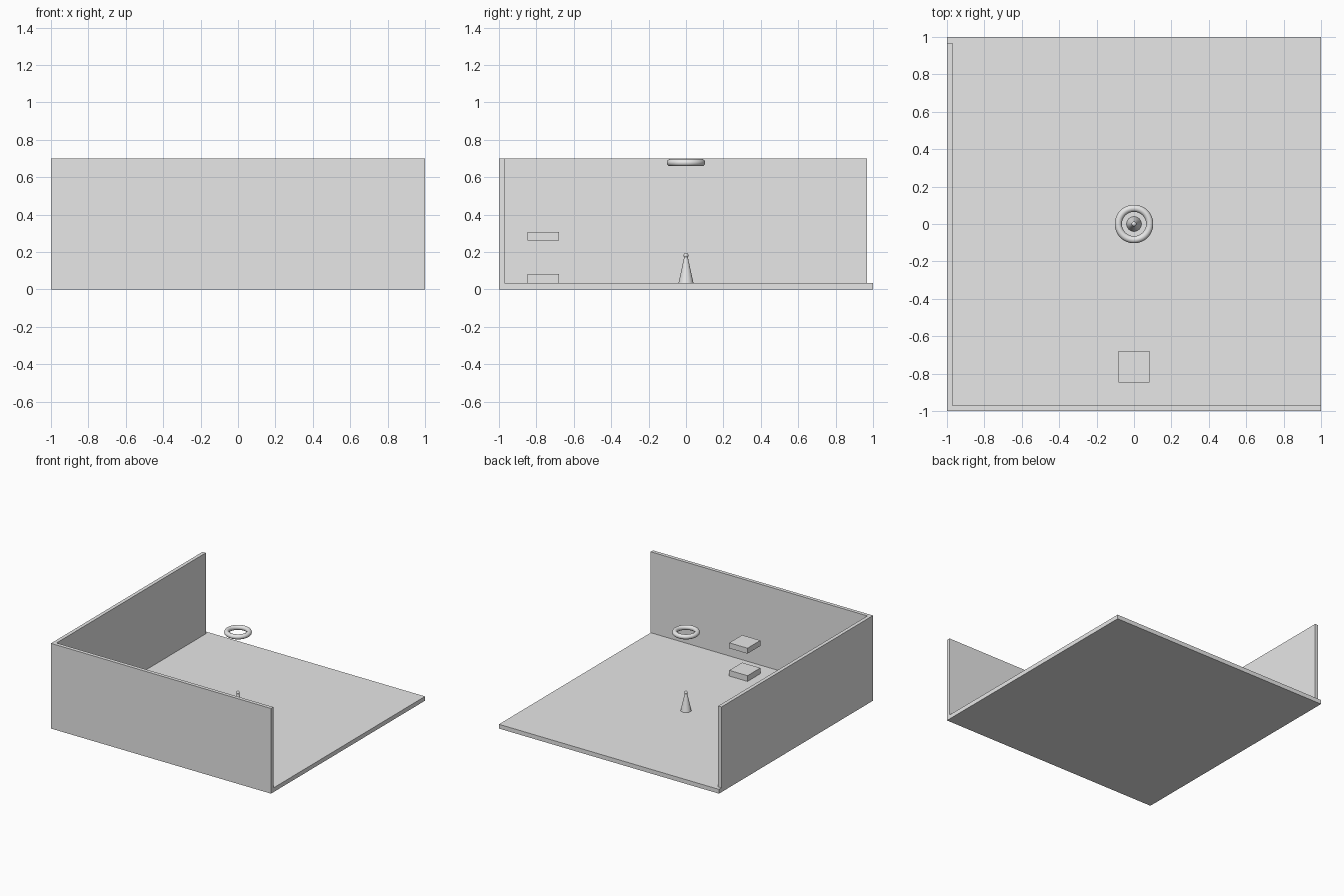
import bpy
import math

if "Cube" in bpy.data.objects:
    bpy.data.objects.remove(bpy.data.objects["Cube"])

grey = bpy.data.materials.new("light grey")
grey.diffuse_color = (0.8, 0.8, 0.8, 1.0)
grey.use_nodes = True
grey.node_tree.nodes["Principled BSDF"].inputs["Base Color"].default_value = grey.diffuse_color


def finish(name, smooth=False):
    ob = bpy.context.object
    ob.name = name
    ob.data.materials.clear()
    ob.data.materials.append(grey)
    if smooth:
        bpy.ops.object.shade_smooth_by_angle(angle=math.radians(40))
    return ob


def box(name, lo, hi):
    """Box between two opposite corners."""
    centre = [(a + b) / 2 for a, b in zip(lo, hi)]
    bpy.ops.mesh.primitive_cube_add(size=1, location=centre)
    ob = bpy.context.object
    size = [b - a for a, b in zip(lo, hi)]
    for v in ob.data.vertices:
        v.co = [c * s for c, s in zip(v.co, size)]
    return finish(name)


FLOOR, TOP, WALL = 0.035, 0.70, 0.03

# Room shell: floor and two walls
box("floor", (-1, -1, 0), (1, 1, FLOOR))
box("front_wall", (-1, -1, FLOOR), (1, -1 + WALL, TOP))
box("left_wall", (-1, -1 + WALL, FLOOR), (-1 + WALL, 0.967, TOP))

# Two square blocks, one on the floor and one floating above it
for name, z0, z1 in (("lower_block", FLOOR, 0.082), ("upper_block", 0.263, 0.308)):
    box(name, (-0.083, -0.847, z0), (0.083, -0.68, z1))

# Tapered post with a small ball on its tip
bpy.ops.mesh.primitive_cone_add(vertices=32, radius1=0.04, radius2=0.008,
                                depth=0.145, location=(0, 0, FLOOR + 0.0725))
finish("cone_post", True)
bpy.ops.mesh.primitive_uv_sphere_add(segments=24, ring_count=12, radius=0.013,
                                     location=(0, 0, 0.182))
finish("post_ball", True)

# Ring floating above the post
bpy.ops.mesh.primitive_torus_add(major_segments=48, minor_segments=16,
                                 major_radius=0.084, minor_radius=0.019,
                                 location=(0, 0, 0.678))
finish("ring", True)
